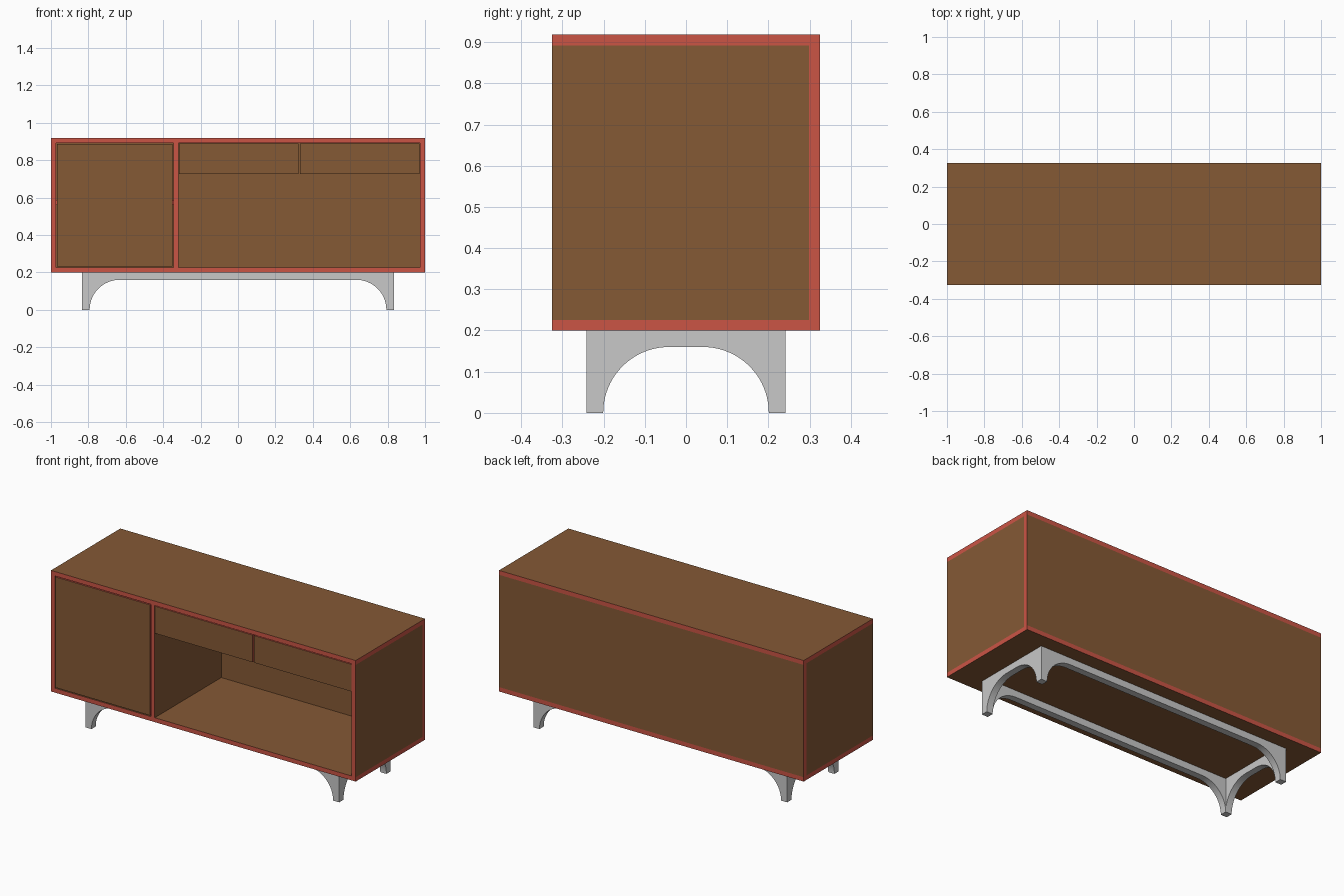
import bpy, bmesh, math

if "Cube" in bpy.data.objects:
    bpy.data.objects.remove(bpy.data.objects["Cube"])


def material(name, rgb):
    m = bpy.data.materials.new(name)
    m.diffuse_color = (*rgb, 1)
    m.use_nodes = True
    m.node_tree.nodes["Principled BSDF"].inputs["Base Color"].default_value = m.diffuse_color
    return m


BROWN = material("walnut brown", (0.235, 0.100, 0.036))
RED = material("red edge", (0.60, 0.090, 0.060))
GREY = material("metal grey", (0.58, 0.58, 0.58))

T = 0.026                                  # board thickness
X, Y, Z0, Z1 = 1.0, 0.325, 0.20, 0.918     # cabinet extents
XI, YB, ZB, ZT = X - T, Y - T, Z0 + T, Z1 - T   # inner faces


def finish(bm, name, mats):
    bmesh.ops.recalc_face_normals(bm, faces=bm.faces[:])
    me = bpy.data.meshes.new(name)
    bm.to_mesh(me)
    bm.free()
    for m in mats:
        me.materials.append(m)
    ob = bpy.data.objects.new(name, me)
    bpy.context.collection.objects.link(ob)
    return ob


def board(name, x, y, z):
    """Box from ranges: broad faces brown, the four thin edges red."""
    bm = bmesh.new()
    bmesh.ops.create_cube(bm, size=1)
    spans = (x, y, z)
    for v in bm.verts:
        v.co = [(s[0] + s[1]) / 2 + c * (s[1] - s[0]) for s, c in zip(spans, v.co)]
    bm.normal_update()
    thin = min(range(3), key=lambda i: spans[i][1] - spans[i][0])
    for f in bm.faces:
        f.material_index = 0 if abs(f.normal[thin]) > 0.5 else 1
    return finish(bm, name, (BROWN, RED))


# Cabinet shell
board("top_panel", (-X, X), (-Y, Y), (ZT, Z1))
board("bottom_panel", (-X, X), (-Y, Y), (Z0, ZB))
board("back_panel", (-X, X), (YB, Y), (ZB, ZT))
board("left_side", (-X, -XI), (-Y, YB), (ZB, ZT))
board("right_side", (XI, X), (-Y, YB), (ZB, ZT))

# Divider, hidden shelf and door of the left compartment
D0, D1 = -0.345, -0.319
GAP = 0.005
board("divider", (D0, D1), (-Y, YB), (ZB, ZT))
board("inner_shelf", (-XI, D0), (-Y + T + 0.005, YB), (0.56, 0.56 + T))
board("door", (-XI + GAP, D0 - GAP), (-Y, -Y + T), (ZB + GAP, ZT - GAP))

# Two drawers: front, sides, back and floor
for side, a, b in (("left", -0.316, 0.323), ("right", 0.332, 0.971)):
    z0, z1, yf, yb, w = 0.727, ZT - 0.004, -Y + T, YB - 0.01, 0.015
    board(side + "_drawer_front", (a, b), (-Y, yf), (z0, z1))
    board(side + "_drawer_floor", (a, b), (yf, yb), (z0, z0 + w))
    board(side + "_drawer_back", (a, b), (yb - w, yb), (z0 + w, z1))
    board(side + "_drawer_side_a", (a, a + w), (yf, yb - w), (z0 + w, z1))
    board(side + "_drawer_side_b", (b - w, b), (yf, yb - w), (z0 + w, z1))

# Arched leg frame: four mitred rails, cut back at the corners
LX, LY, LW, R, N = 0.833, 0.241, 0.04, 0.16, 20


def arch_rail(name, half, depth, along_x):
    """Arched rail; its outer face is at `depth`, LW thick, mitred ends."""
    inner = half - LW
    quarter = [(inner - R + R * math.cos(t), R * math.sin(t))
               for t in (math.pi / 2 * i / N for i in range(N + 1))]
    outline = [(half, 0)] + quarter
    outline += [(-u, z) for u, z in reversed(outline)]
    outline += [(-half, Z0), (half, Z0)]
    bm = bmesh.new()
    s = 1 if depth > 0 else -1

    def ring(d, limit):
        pts = [(max(-limit, min(limit, u)), z) for u, z in outline]
        return [bm.verts.new((u, d, z) if along_x else (d, u, z)) for u, z in pts]

    outer = ring(depth, half)
    back = ring(depth - s * LW, inner + 1e-5)
    bm.faces.new(outer)
    bm.faces.new(back)
    for i in range(len(outer)):
        j = (i + 1) % len(outer)
        bm.faces.new((outer[i], outer[j], back[j], back[i]))
    ob = finish(bm, name, (GREY,))
    bpy.ops.object.select_all(action='DESELECT')
    ob.select_set(True)
    bpy.context.view_layer.objects.active = ob
    bpy.ops.object.shade_smooth_by_angle(angle=math.radians(30))


arch_rail("front_leg_rail", LX, -LY, True)
arch_rail("back_leg_rail", LX, LY, True)
arch_rail("left_leg_rail", LY, -LX, False)
arch_rail("right_leg_rail", LY, LX, False)
